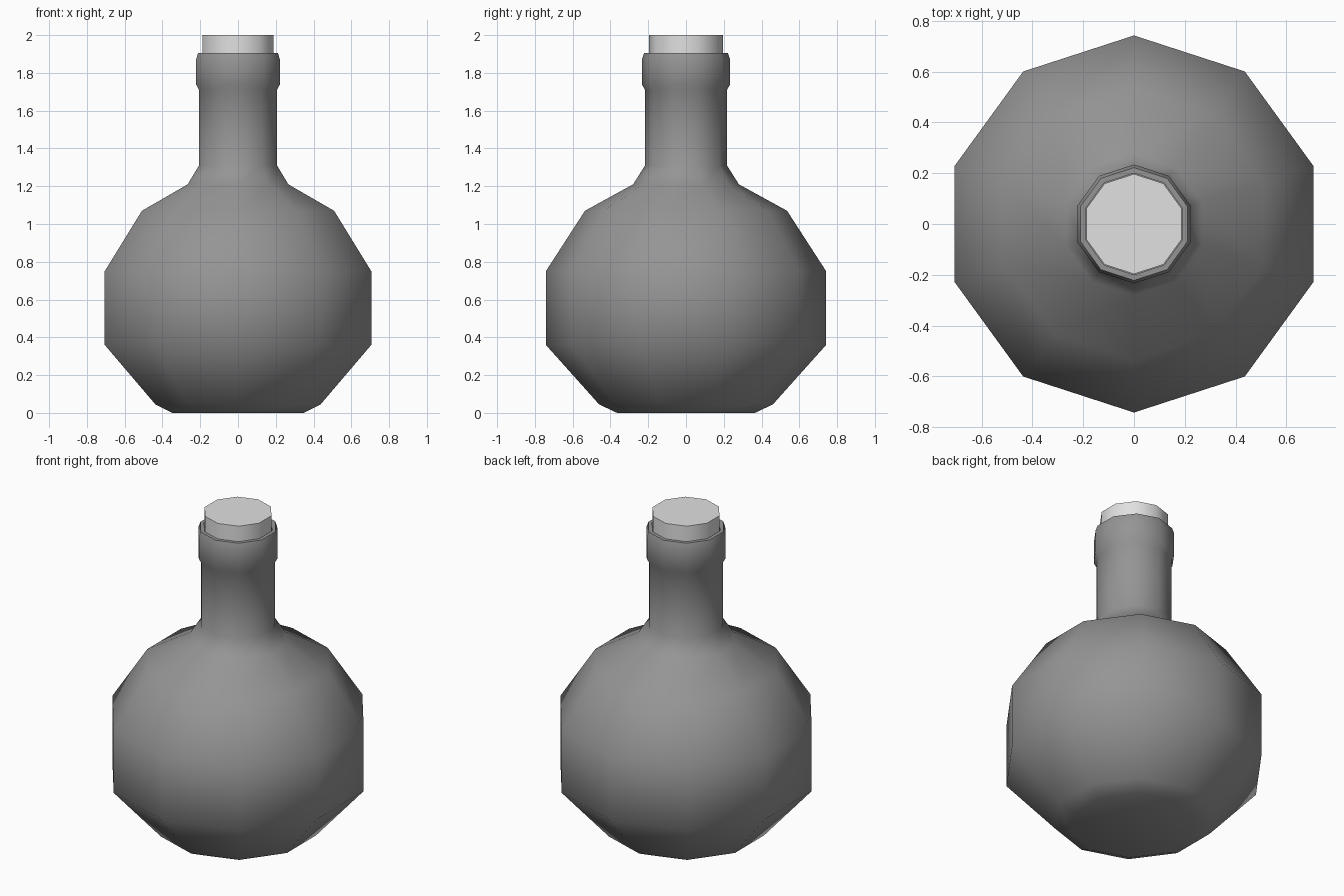
import bpy, bmesh, math

SIDES = 10

cube = bpy.data.objects.get("Cube")
if cube:
    bpy.data.objects.remove(cube, do_unlink=True)


def make_material(name, grey):
    colour = (grey, grey, grey, 1.0)
    mat = bpy.data.materials.new(name)
    mat.use_nodes = True
    mat.diffuse_color = colour
    mat.node_tree.nodes["Principled BSDF"].inputs["Base Color"].default_value = colour
    return mat


def lathe(name, profile, mat):
    """Spin (radius, height) points into a closed ten-sided solid."""
    bm = bmesh.new()
    rings = []
    for radius, z in profile:
        ring = []
        for i in range(SIDES):
            a = math.pi / 2 + math.tau * i / SIDES
            ring.append(bm.verts.new((radius * math.cos(a), radius * math.sin(a), z)))
        rings.append(ring)
    for low, high in zip(rings, rings[1:]):
        for i in range(SIDES):
            j = (i + 1) % SIDES
            bm.faces.new((low[i], low[j], high[j], high[i]))
    bm.faces.new(rings[0][::-1])
    bm.faces.new(rings[-1])
    bmesh.ops.recalc_face_normals(bm, faces=bm.faces)
    mesh = bpy.data.meshes.new(name)
    bm.to_mesh(mesh)
    bm.free()
    mesh.materials.append(mat)
    obj = bpy.data.objects.new(name, mesh)
    bpy.context.collection.objects.link(obj)
    bpy.ops.object.select_all(action="DESELECT")
    obj.select_set(True)
    bpy.context.view_layer.objects.active = obj
    bpy.ops.object.shade_smooth_by_angle(angle=math.radians(62))
    return obj


dark_glass = make_material("dark grey glass", 0.3)
pale_cork = make_material("pale grey cork", 0.75)

# Round body, shoulder, neck, collar and recessed mouth
lathe("bottle", [
    (0.365, 0), (0.46, 0.045), (0.742, 0.36), (0.742, 0.75),
    (0.535, 1.07), (0.28, 1.21), (0.217, 1.31), (0.217, 1.71),
    (0.234, 1.74), (0.234, 1.87), (0.222, 1.905),
    (0.2, 1.905), (0.2, 1.85),
], dark_glass)

# Stopper standing out of the mouth
lathe("cork", [(0.197, 1.85), (0.197, 2.0)], pale_cork)
